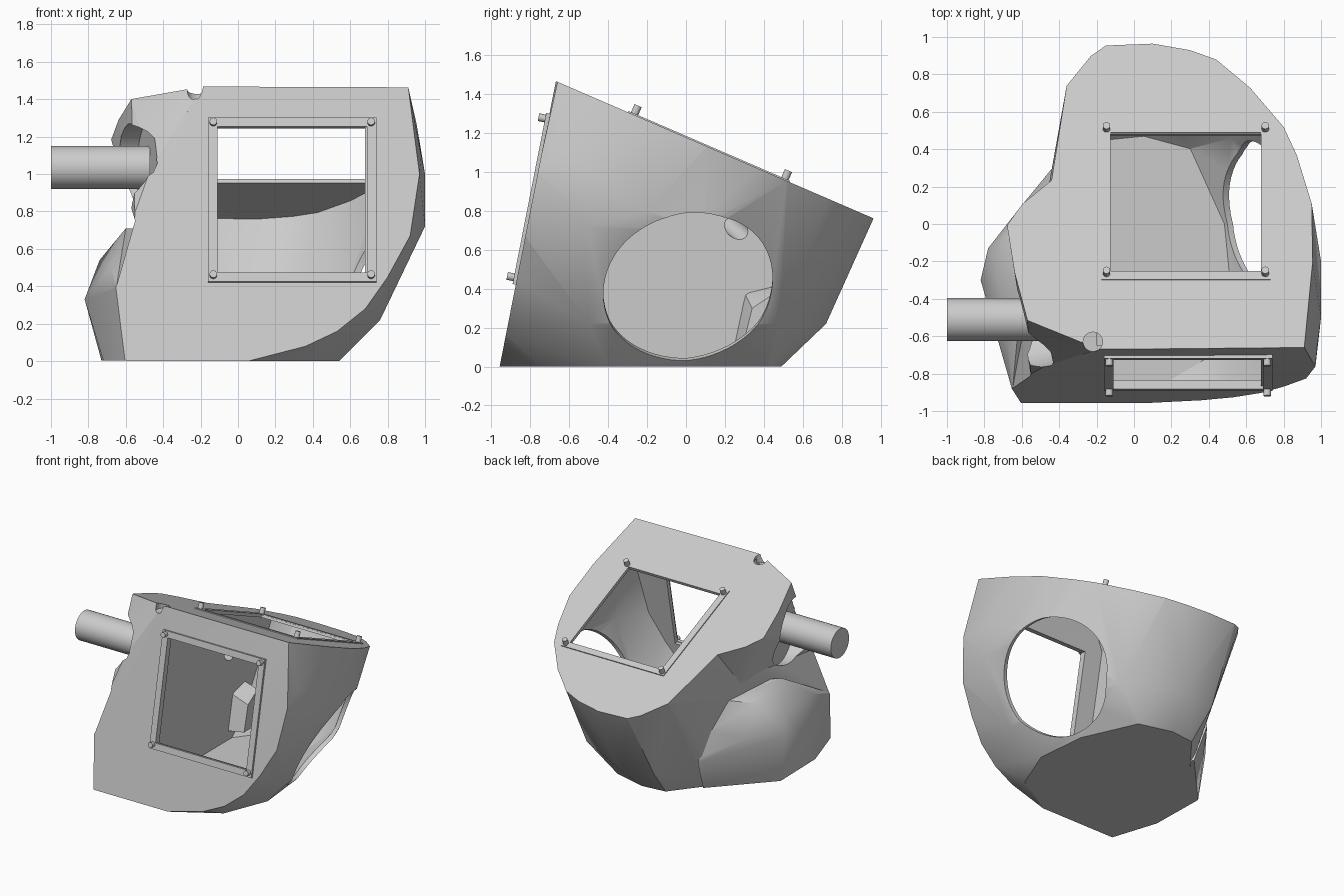
import bpy, bmesh, math
from mathutils import Matrix, Vector

old = bpy.data.objects.get("Cube")
if old:
    bpy.data.objects.remove(old)

grey = bpy.data.materials.new("plain grey")
grey.use_nodes = True
grey.diffuse_color = (0.6, 0.6, 0.6, 1)
grey.node_tree.nodes["Principled BSDF"].inputs["Base Color"].default_value = (0.6, 0.6, 0.6, 1)


# Points on the two big flat faces, optionally standing proud of them
def front(x, z, proud=0):
    return (x, -0.96 + 0.197 * z - proud, z)


def top(x, y, proud=0):
    return (x, y, 1.47 - 0.432 * (y + 0.67) + proud)


def add(name, bm):
    me = bpy.data.meshes.new(name)
    bmesh.ops.recalc_face_normals(bm, faces=bm.faces)
    bm.to_mesh(me)
    bm.free()
    me.materials.append(grey)
    ob = bpy.data.objects.new(name, me)
    bpy.context.scene.collection.objects.link(ob)
    return ob


def hull(name, points, scale=1.0, wall=None):
    bm = bmesh.new()
    centre = Vector((0.1, 0, 0.65))
    for p in points:
        bm.verts.new(centre + (Vector(p) - centre) * scale)
    bmesh.ops.convex_hull(bm, input=bm.verts)
    spare = [v for v in bm.verts if not v.link_faces]
    bmesh.ops.delete(bm, geom=spare, context='VERTS')
    if wall is not None:
        bmesh.ops.bisect_plane(bm, geom=bm.verts[:] + bm.edges[:] + bm.faces[:],
                               plane_co=(wall, 0, 0), plane_no=(1, 0, 0), clear_inner=True)
        bmesh.ops.holes_fill(bm, edges=[e for e in bm.edges if e.is_boundary])
    bmesh.ops.dissolve_limit(bm, angle_limit=0.01, verts=bm.verts, edges=bm.edges)
    return add(name, bm)


def rod(name, start, end, radius, sides=32):
    a, b = Vector(start), Vector(end)
    axis = b - a
    m = Matrix.Translation((a + b) / 2) @ axis.to_track_quat('Z', 'Y').to_matrix().to_4x4()
    bm = bmesh.new()
    bmesh.ops.create_cone(bm, cap_ends=True, segments=sides, radius1=radius,
                          radius2=radius, depth=axis.length, matrix=m)
    return add(name, bm)


def box(name, frame, u, v, n):
    size = [r[1] - r[0] for r in (u, v, n)]
    mid = [(r[1] + r[0]) / 2 for r in (u, v, n)]
    bm = bmesh.new()
    bmesh.ops.create_cube(bm, size=1, matrix=frame @ Matrix.Translation(mid) @ Matrix.Diagonal((*size, 1)))
    return add(name, bm)


def combine(ob, others, operation):
    for c in others:
        mod = ob.modifiers.new("combine", 'BOOLEAN')
        mod.operation, mod.solver, mod.object = operation, 'EXACT', c
    deps = bpy.context.evaluated_depsgraph_get()
    me = bpy.data.meshes.new_from_object(ob.evaluated_get(deps))
    ob.modifiers.clear()
    ob.data = me
    for c in others:
        bpy.data.objects.remove(c)


def plane_frame(origin, along):
    v = Vector(along).normalized()
    u = Vector((1, 0, 0))
    return Matrix.Translation(origin) @ Matrix((u, v, u.cross(v))).transposed().to_4x4()


front_frame = plane_frame((0, -0.96, 0), (0, 0.197, 1))
top_frame = plane_frame((0, -0.67, 1.47), (0, 1, -0.432))

# Main body: flat top and front, rounded right side and back
rim = [(-.19, -.67), (.91, -.66), (.955, -.2), (.95, .11), (.87, .37), (.8, .52), (.62, .73), (.44, .88),
       (.3, .93), (.1, .965), (-.15, .955), (-.23, .9), (-.36, .74), (-.4, .37), (-.44, .24)]
face = [(-.27, 1.1), (-.46, 1), (-.55, .75), (-.65, .4), (-.6, 0), (.05, 0), (.36, .08), (.53, .16),
        (.68, .28), (.8, .45), (.92, .67), (.97, 1)]
base = [(.4, -.75), (.54, -.4), (.5, 0), (.31, .42), (.05, .49), (-.15, .47), (-.4, .15)]
belly = [(.76, -.5), (.71, 0), (.54, .48), (.1, .72), (-.18, .66)]
side = [(.98, -.65, 1.1), (1, -.5, 1), (1, -.2, .8), (1, -.5, .72), (.94, .1, .7)]
shape = ([top(*p) for p in rim] + [front(*p) for p in face] + [(x, y, 0) for x, y in base]
         + [(x, y, .22) for x, y in belly] + side)
body = hull("hollow_body", shape)
cavity = hull("cavity_cutter", shape, 0.958, -0.26)

# Upper cheek carrying the pipe, and lower side lobe, merged into the body
p, s = .01, .003
cheek = hull("upper_cheek", [top(x, y, p) for x, y in ((-.2, -.66), (-.57, -.51), (-.64, -.25), (-.68, 0),
             (-.6, .11), (-.44, .24), (-.2, .3))] + [front(-.27, 1.1, p), front(-.46, 1, p), front(-.55, .75, p),
             (-.47, -.3, .75), (-.47, 0, .73), (-.56, -.1, .9), (-.3, .1, .7)])
lobe = hull("lower_lobe", [(-.82, -.3, .33), (-.78, -.13, .38), (-.74, -.2, .54), (-.73, -.15, s), (-.72, -.6, s),
            (-.77, -.45, .2), front(-.65, .4, p), front(-.6, s, p), (-.68, -.62, .5), (-.6, -.35, .71),
            (-.62, -.02, .64), (-.47, .13, .68), (-.6, .1, .4), (-.41, .29, .48), (-.37, .38, .25),
            (-.34, .27, s), (-.2, 0, s), (-.2, 0, .7)])
combine(body, [cheek, lobe], 'UNION')

# Trim both flat faces, then cut windows, slanted round port, socket, notch and peg hole
centre, axis = Vector((.69, .01, .435)), Vector((.91, 0, -.41))
wide = (-2, 2)
cutters = [box("front_trim_cutter", front_frame, wide, wide, (-.002, .5)),
           box("top_trim_cutter", top_frame, wide, wide, (-.002, .5)),
           cavity,
           box("window_cutter", front_frame, (-.11, .68), (.475, 1.275), (-.2, .1)),
           box("window_cutter", top_frame, (-.125, .68), (.455, 1.255), (-.2, .1)),
           rod("port_cutter", centre - axis * .2, centre + axis * .5, .435, 64),
           rod("socket_cutter", (-.9, -.59, 1.01), (-.485, -.5, 1.01), .26, 32),
           rod("notch_cutter", (-.22, -.63, 1.4), (-.22, -.63, 1.6), .052, 24),
           rod("peg_cutter", (-.38, .18, .78), (-.12, .35, .63), .05, 24)]
combine(body, cutters, 'DIFFERENCE')

# Bevelled bump on the inner wall, and the pipe on the outside
bump = hull("inner_bump", [(-.28, .24, .1), (-.28, .3, .38), (-.28, .46, .42), (-.28, .36, .1),
            (-.15, .29, .1), (-.15, .34, .3), (-.15, .46, .38), (-.15, .44, .1)])
parts = [body, bump, rod("side_pipe", (-1, -.51, 1.035), (-.47, -.51, 1.035), .115, 48)]

# Window frames with a pin in each corner
for name, frame, u, v, thick in (("front", front_frame, (-.16, .74), (.43, 1.325), .015),
                                 ("top", top_frame, (-.175, .73), (.405, 1.31), .005)):
    t = .05
    for a, b in (((u[0], u[1]), (v[0], v[0] + t)), ((u[0], u[1]), (v[1] - t, v[1])),
                 ((u[0], u[0] + t), (v[0] + t, v[1] - t)), ((u[1] - t, u[1]), (v[0] + t, v[1] - t))):
        parts.append(box(name + "_frame_bar", frame, a, b, (-.01, thick)))
    for x in (u[0] + .028, u[1] - .028):
        for y in (v[0] + .035, v[1] - .028):
            parts.append(rod(name + "_frame_pin", frame @ Vector((x, y, -.01)),
                             frame @ Vector((x, y, .05)), .02, 16))

bpy.ops.object.select_all(action='DESELECT')
for ob in parts:
    ob.select_set(True)
bpy.context.view_layer.objects.active = body
bpy.ops.object.shade_smooth_by_angle(angle=math.radians(25))
